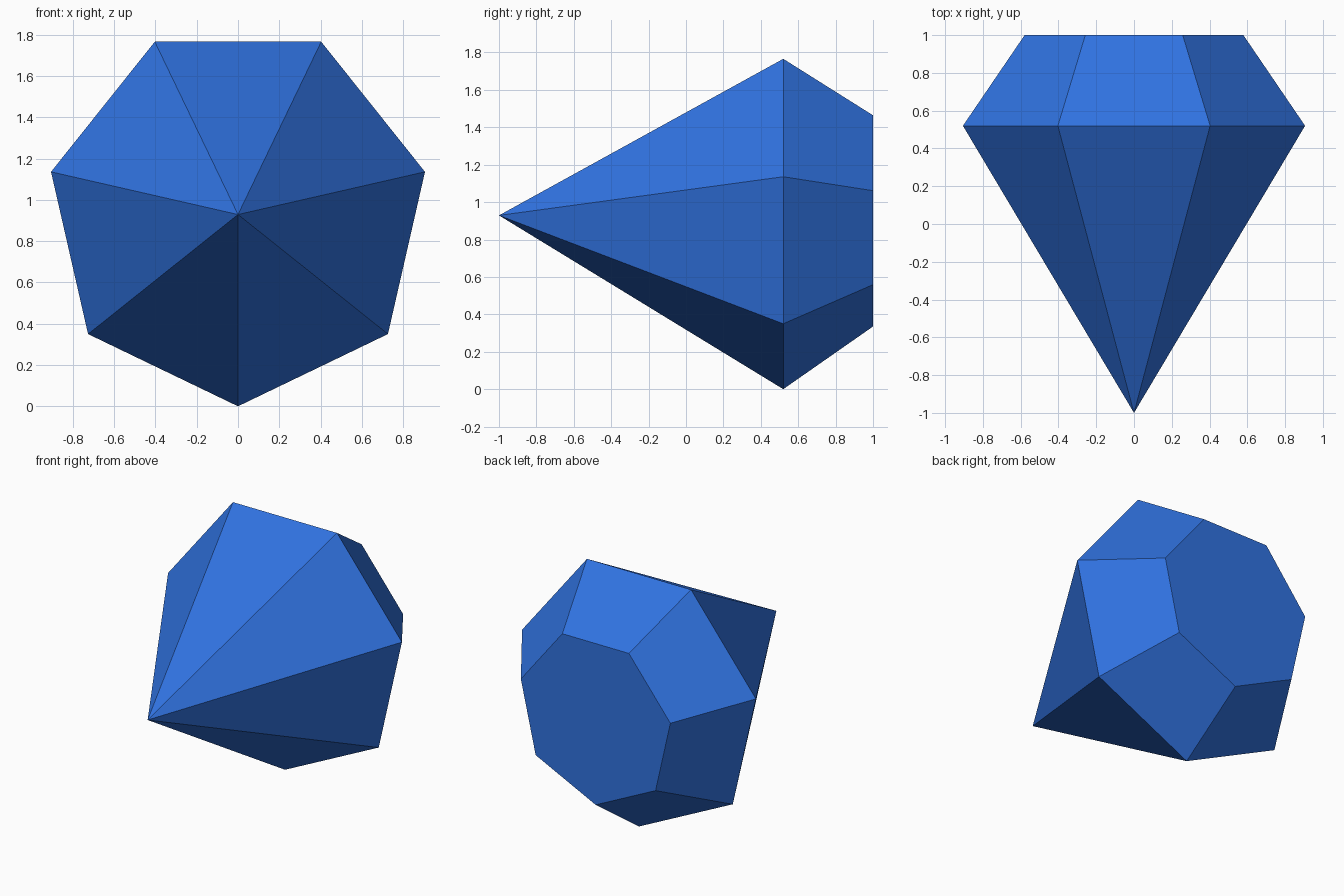
import bpy
import bmesh
from math import sin, cos, tau

cube = bpy.data.objects.get("Cube")
if cube:
    bpy.data.objects.remove(cube, do_unlink=True)

SIDES = 7
GIRDLE_RADIUS = 0.929
TABLE_RADIUS = 0.594
CENTRE_Z = GIRDLE_RADIUS

# Gem colour
blue = bpy.data.materials.new("gem blue")
blue.use_nodes = True
colour = (0.03, 0.17, 0.75, 1)
blue.diffuse_color = colour
blue.node_tree.nodes["Principled BSDF"].inputs["Base Color"].default_value = colour

bm = bmesh.new()


def ring(radius, y):
    """Heptagon facing along y, with one corner pointing down."""
    angles = [tau * i / SIDES for i in range(SIDES)]
    return [bm.verts.new((radius * sin(a), y, CENTRE_Z - radius * cos(a)))
            for a in angles]


# Pointed pavilion, wide girdle and flat table
tip = bm.verts.new((0, -1, CENTRE_Z))
girdle = ring(GIRDLE_RADIUS, 0.52)
table = ring(TABLE_RADIUS, 1)

for i in range(SIDES):
    j = (i + 1) % SIDES
    bm.faces.new((tip, girdle[i], girdle[j]))
    bm.faces.new((girdle[i], table[i], table[j], girdle[j]))
bm.faces.new(table)
bmesh.ops.recalc_face_normals(bm, faces=bm.faces)

mesh = bpy.data.meshes.new("gem")
bm.to_mesh(mesh)
bm.free()
mesh.materials.append(blue)
gem = bpy.data.objects.new("gem", mesh)
bpy.context.collection.objects.link(gem)
